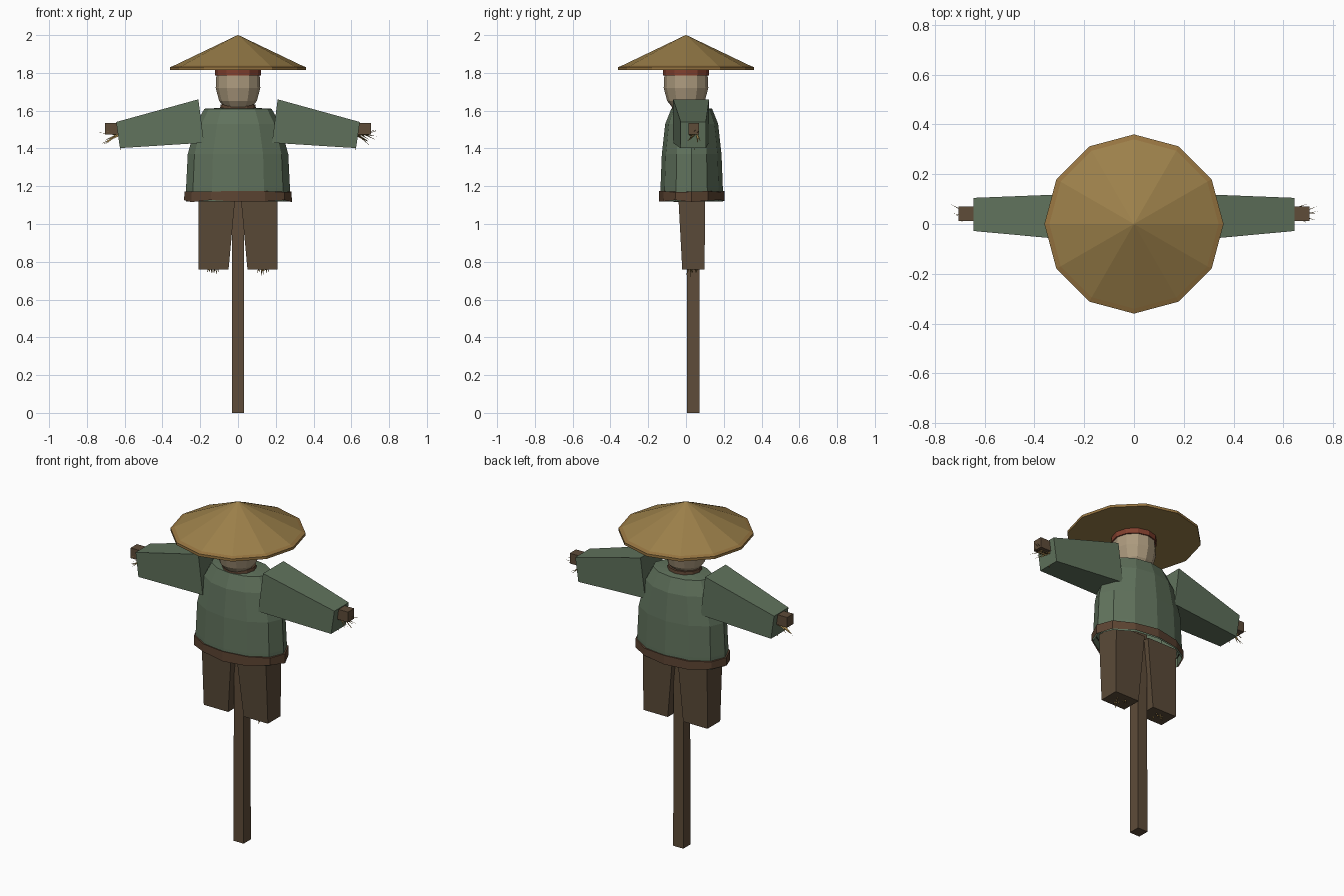
import bpy, bmesh, math, random
from mathutils import Vector

if "Cube" in bpy.data.objects:
    bpy.data.objects.remove(bpy.data.objects["Cube"])
random.seed(4)

def mat(name, r, g, b):
    lin = [((c / 255 + 0.055) / 1.055) ** 2.4 for c in (r, g, b)]
    m = bpy.data.materials.new(name)
    m.diffuse_color = (*lin, 1)
    m.use_nodes = True
    m.node_tree.nodes["Principled BSDF"].inputs["Base Color"].default_value = m.diffuse_color
    return m

STRAW = mat("straw", 156, 128, 74)
EDGE = mat("straw_edge", 150, 116, 64)
GREEN = mat("green_cloth", 96, 114, 92)
HEM = mat("brown_trim", 92, 68, 50)
TROUSER = mat("trouser_brown", 90, 74, 56)
WOOD = mat("wood", 94, 76, 57)
SACK = mat("sackcloth", 172, 154, 126)
RED = mat("red_band", 130, 64, 46)

def finish(name, bm, *mats):
    bmesh.ops.recalc_face_normals(bm, faces=bm.faces)
    me = bpy.data.meshes.new(name)
    bm.to_mesh(me)
    bm.free()
    for m in mats:
        me.materials.append(m)
    ob = bpy.data.objects.new(name, me)
    bpy.context.collection.objects.link(ob)
    return ob

def skin(bm, rings, cap_start=True, cap_end=True):
    """Join successive loops of points with quads."""
    loops = [[bm.verts.new(p) for p in r] for r in rings]
    n = len(loops[0])
    for a, b in zip(loops, loops[1:]):
        for i in range(n):
            j = (i + 1) % n
            bm.faces.new((a[i], a[j], b[j], b[i]))
    if cap_start:
        bm.faces.new(loops[0][::-1])
    if cap_end:
        bm.faces.new(loops[-1])

def ring(z, rx, ry, cy, n=12, jitter=0):
    return [(rx * math.cos(2 * math.pi * i / n), cy + ry * math.sin(2 * math.pi * i / n),
             z + random.uniform(-jitter, jitter)) for i in range(n)]

def lathe(name, m, prof, cy=0, n=12, caps=(True, True)):
    bm = bmesh.new()
    skin(bm, [ring(z, rx, ry, cy, n) for z, rx, ry in prof], *caps)
    return finish(name, bm, m)

def rect_z(x0, x1, y0, y1, z):
    return [(x0, y0, z), (x1, y0, z), (x1, y1, z), (x0, y1, z)]

def block(name, m, a, b):
    bm = bmesh.new()
    skin(bm, [a, b])
    return finish(name, bm, m)

def straws(name, pairs):
    """Thin three-sided spikes from base to tip."""
    bm = bmesh.new()
    for base, tip in pairs:
        base, tip = Vector(base), Vector(tip)
        d = (tip - base).normalized()
        u = d.orthogonal().normalized() * 0.007
        v = d.cross(u)
        p = [bm.verts.new(base + u * math.cos(t) + v * math.sin(t)) for t in (0, 2.094, 4.189)]
        top = bm.verts.new(tip)
        bm.faces.new(p[::-1])
        for i in range(3):
            bm.faces.new((p[i], p[(i + 1) % 3], top))
    return finish(name, bm, STRAW)

# Post and crossbar
block("post", WOOD, rect_z(-.033, .033, .005, .072, 0), rect_z(-.03, .03, .008, .068, 1.64))
bar = [(y, z) for y, z in ((.012, 1.475), (.07, 1.475), (.07, 1.535), (.012, 1.535))]
block("crossbar", WOOD, [(-.705, y, z) for y, z in bar], [(.705, y, z) for y, z in bar])

# Conical hat with a thin, differently coloured rim
bm = bmesh.new()
skin(bm, [ring(1.815, .36, .36, 0), ring(1.83, .36, .36, 0),
          ring(1.838, .34, .34, 0), ring(2.0, .002, .002, 0)])
hat = finish("straw_hat", bm, STRAW, EDGE)
for f in hat.data.polygons:
    if 1.818 < f.center.z < 1.836:
        f.material_index = 1

# Hat band, sack head, collar
lathe("hat_band", RED, [(1.785, .122, .122), (1.82, .122, .122)])
lathe("head", SACK, [(1.62, .075, .075), (1.652, .1, .1), (1.72, .118, .118), (1.80, .114, .114)])
lathe("collar", HEM, [(1.605, .096, .088), (1.632, .092, .084)], cy=.012)

# Hollow jacket, open at the bottom, with an uneven hem strip
lathe("jacket", GREEN, [(1.12, .276, .166), (1.19, .275, .165), (1.37, .266, .158), (1.53, .222, .14),
                        (1.61, .178, .108), (1.615, .085, .07)], cy=.03, caps=(False, True))
bm = bmesh.new()
skin(bm, [ring(1.122, .285, .174, .03, jitter=.007), ring(1.172, .284, .173, .03, jitter=.004),
          ring(1.172, .27, .16, .03)], False, False)
finish("jacket_hem", bm, HEM)

for side, s in (("left", -1), ("right", 1)):
    # Sleeve: tapered box sloping down to the cuff
    inner = [(.18 * s, -.07, 1.43), (.18 * s, .122, 1.43), (.21 * s, .122, 1.66), (.21 * s, -.068, 1.66)]
    outer = [(.625 * s, -.03, 1.402), (.625 * s, .105, 1.402), (.645 * s, .105, 1.54), (.645 * s, -.028, 1.54)]
    block(side + "_sleeve", GREEN, inner, outer)
    # Trouser leg
    xs = lambda a, b: sorted((a * s, b * s))
    block(side + "_trouser_leg", TROUSER, rect_z(*xs(.05, .208), -.02, .098, .76),
          rect_z(*xs(.012, .208), -.042, .102, 1.17))
    # Straw poking out of cuff and leg
    hand = []
    for i in range(9):
        t = i / 8
        base = (.62 * s, .015 + .05 * random.random(), 1.47 + .03 * random.random())
        hand.append((base, (s * random.uniform(.68, .74), .005 + .075 * t, random.uniform(1.405, 1.5))))
    hand.append(((.62 * s, .04, 1.43), (.625 * s, .045, 1.385)))
    straws(side + "_hand_straw", hand)
    foot = []
    for i in range(7):
        x = .10 + .065 * i / 6
        y = random.uniform(.01, .065)
        foot.append(((s * (.115 + .006 * i), y, .775),
                     (s * x, y + random.uniform(-.015, .015), random.uniform(.715, .745))))
    straws(side + "_leg_straw", foot)
